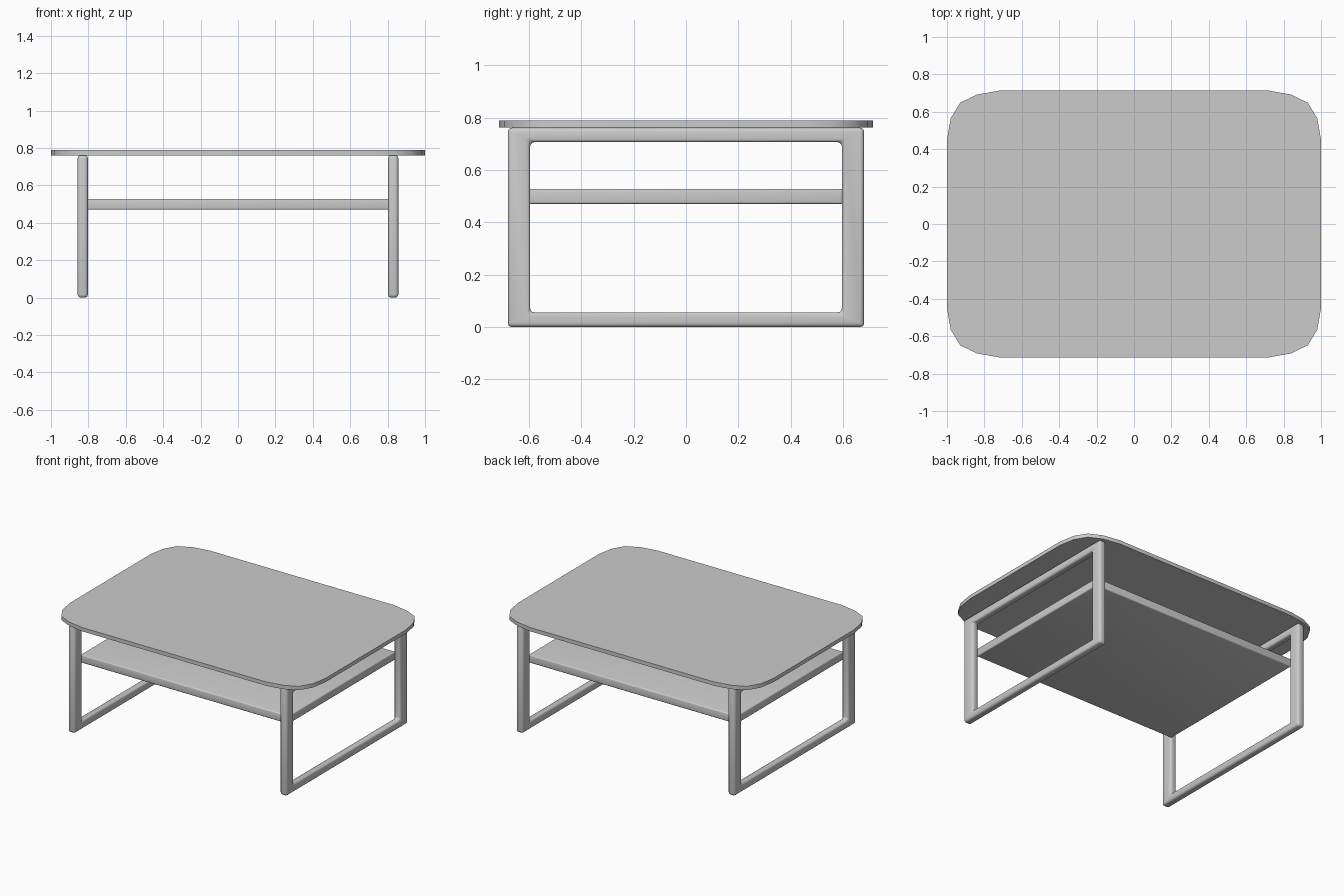
import bpy, bmesh

if "Cube" in bpy.data.objects:
    bpy.data.objects.remove(bpy.data.objects["Cube"])


def finish(name, bm, bevel=0.0, segments=3):
    """Round the sharp edges, then turn the bmesh into a smooth-shaded object."""
    bmesh.ops.recalc_face_normals(bm, faces=bm.faces[:])
    if bevel:
        edges = [e for e in bm.edges if e.calc_face_angle(0) > 0.5]
        bmesh.ops.bevel(bm, geom=edges, offset=bevel, segments=segments,
                        profile=0.5, affect='EDGES', clamp_overlap=True)
    mesh = bpy.data.meshes.new(name)
    bm.to_mesh(mesh)
    bm.free()
    obj = bpy.data.objects.new(name, mesh)
    bpy.context.collection.objects.link(obj)
    bpy.ops.object.select_all(action='DESELECT')
    obj.select_set(True)
    bpy.context.view_layer.objects.active = obj
    bpy.ops.object.shade_smooth_by_angle(angle=0.6)
    return obj


def extrude(bm, faces, vec):
    geom = bmesh.ops.extrude_face_region(bm, geom=faces)["geom"]
    verts = [g for g in geom if isinstance(g, bmesh.types.BMVert)]
    bmesh.ops.translate(bm, verts=verts, vec=vec)


# Table top: one faceted corner mirrored round to a closed outline
corner = [(1.0, 0.45), (0.98, 0.565), (0.93, 0.648), (0.84, 0.692), (0.72, 0.713)]
half = corner + [(-x, y) for x, y in reversed(corner)]
outline = half + [(-x, -y) for x, y in half]
bm = bmesh.new()
face = bm.faces.new([bm.verts.new((x, y, 0.761)) for x, y in outline])
extrude(bm, [face], (0, 0, 0.027))
finish("table_top", bm)

# Leg frames: rectangular rings with softened edges
outer = [(-0.68, 0.0), (0.68, 0.0), (0.68, 0.761), (-0.68, 0.761)]
inner = [(-0.595, 0.056), (0.595, 0.056), (0.595, 0.706), (-0.595, 0.706)]
for side, x0 in (("left", -0.857), ("right", 0.803)):
    bm = bmesh.new()
    o = [bm.verts.new((x0, y, z)) for y, z in outer]
    i = [bm.verts.new((x0, y, z)) for y, z in inner]
    ring = [bm.faces.new((o[k], o[(k + 1) % 4], i[(k + 1) % 4], i[k])) for k in range(4)]
    extrude(bm, ring, (0.054, 0, 0))
    finish(side + "_leg_frame", bm, 0.016)

# Shelf: slab between the two frames
bm = bmesh.new()
bmesh.ops.create_cube(bm, size=1.0)
bmesh.ops.scale(bm, verts=bm.verts[:], vec=(1.63, 1.196, 0.058))
bmesh.ops.translate(bm, verts=bm.verts[:], vec=(0, 0, 0.499))
finish("shelf", bm, 0.008)
